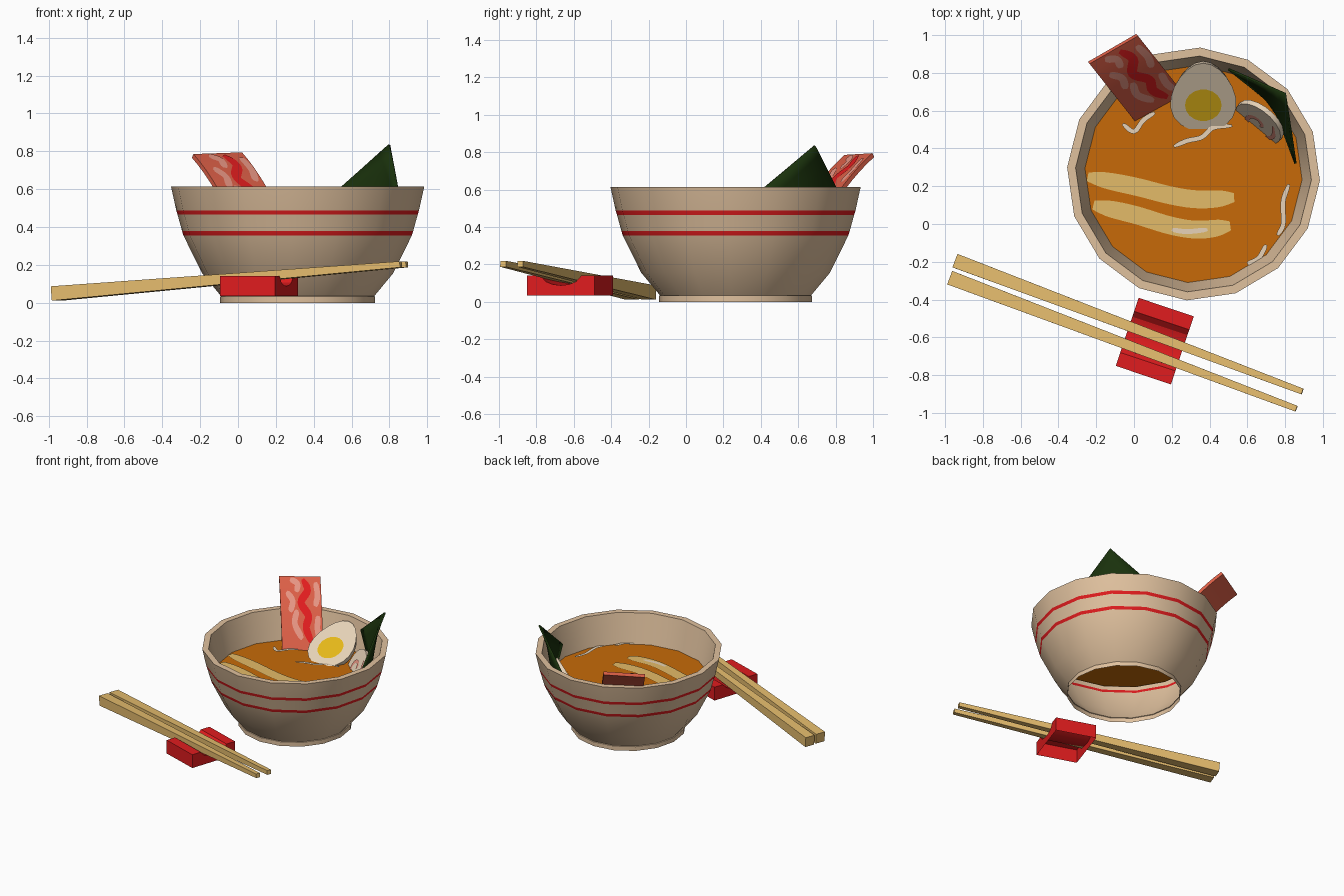
import bpy, bmesh, math
from mathutils import Vector, Matrix

if "Cube" in bpy.data.objects:
    bpy.data.objects.remove(bpy.data.objects["Cube"])

# ---------- colours ----------
def mat(name, r, g, b):
    lin = lambda c: ((c / 255 + 0.055) / 1.055) ** 2.4 if c > 10 else c / 255 / 12.92
    m = bpy.data.materials.new(name)
    m.diffuse_color = (lin(r), lin(g), lin(b), 1)
    m.use_nodes = True
    m.node_tree.nodes["Principled BSDF"].inputs["Base Color"].default_value = m.diffuse_color
    return m

CLAY = mat("clay beige", 224, 193, 158)
RED = mat("glaze red", 224, 28, 30)
BROTH = mat("broth orange", 199, 106, 8)
NOODLE = mat("noodle yellow", 228, 187, 104)
WOOD = mat("light wood", 230, 189, 110)
WHITE = mat("egg white", 241, 220, 192)
YOLK = mat("yolk yellow", 232, 186, 26)
NORI = mat("seaweed green", 26, 50, 12)
MEAT = mat("pork red", 218, 94, 70)
FAT = mat("pork fat pink", 230, 148, 130)

# ---------- helpers ----------
def build(name, verts, faces, mats, rule=None, smooth=None, fix=False, matrix=None):
    me = bpy.data.meshes.new(name)
    me.from_pydata([tuple(v) for v in verts], [], faces)
    for m in mats:
        me.materials.append(m)
    if matrix:
        me.transform(matrix)
    if fix:
        bm = bmesh.new()
        bm.from_mesh(me)
        bmesh.ops.recalc_face_normals(bm, faces=bm.faces)
        bm.to_mesh(me)
        bm.free()
    if rule:
        for p in me.polygons:
            p.material_index = rule(p.center)
    ob = bpy.data.objects.new(name, me)
    bpy.context.collection.objects.link(ob)
    if smooth:
        bpy.ops.object.select_all(action='DESELECT')
        ob.select_set(True)
        bpy.context.view_layer.objects.active = ob
        bpy.ops.object.shade_smooth_by_angle(angle=math.radians(smooth))
    return ob

def frame(origin, x, y):
    """Matrix with x along x, y near y, z as the normal."""
    x = Vector(x).normalized()
    z = x.cross(Vector(y)).normalized()
    y = z.cross(x)
    m = Matrix((x, y, z)).transposed().to_4x4()
    m.translation = Vector(origin)
    return m

def ribbon(name, pts, width, m, matrix=None, steps=6, warp=None):
    """Flat painted strip with rounded ends along a smooth path."""
    P = [Vector(p) for p in pts]
    P = [2 * P[0] - P[1]] + P + [2 * P[-1] - P[-2]]
    path = []
    for i in range(1, len(P) - 2):
        a, b, c, d = P[i - 1:i + 3]
        for s in range(steps + (i == len(P) - 3)):
            t = s / steps
            path.append(0.5 * (2 * b + (c - a) * t + (2 * a - 5 * b + 4 * c - d) * t * t
                               + (3 * b - a - 3 * c + d) * t ** 3))
    n = len(path)
    verts = []
    for i, p in enumerate(path):
        d = (path[min(i + 1, n - 1)] - path[max(i - 1, 0)]).normalized()
        w = width / 2 * max(0.25, (1 - abs(2 * i / (n - 1) - 1) ** 8)) ** 0.5
        side = Vector((-d.y, d.x)) * w
        verts += [(*(p - side), 0), (*(p + side), 0)]
    if warp:
        verts = [warp(*v) for v in verts]
    faces = [(2 * i, 2 * i + 2, 2 * i + 3, 2 * i + 1) for i in range(n - 1)]
    return build(name, verts, faces, [m], matrix=matrix)

# ---------- bowl: 16-sided shell, open underneath, with two red bands ----------
SIDES, OFF = 16, math.radians(-3)
LEVEL = 0.388
place = Matrix.Translation((0.315, 0.265, 0))
def ring(r, n, z=0, off=0.0):
    return [(r * math.cos(off + 2 * math.pi * i / n), r * math.sin(off + 2 * math.pi * i / n), z)
            for i in range(n)]
profile = [(.41, 0), (.41, .033), (.405, .035), (.505, .155), (.604, .355), (.611, .378), (.635, .465),
           (.642, .488), (.67, .615), (.625, .615), (.575, LEVEL - .003)]
verts = [v for r, z in profile for v in ring(r, SIDES, z, OFF)]
faces = [(k * SIDES + i, k * SIDES + (i + 1) % SIDES, (k + 1) * SIDES + (i + 1) % SIDES, (k + 1) * SIDES + i)
         for k in range(len(profile) - 1) for i in range(SIDES)]
rule = lambda c: int(.355 < c.z < .378 or .465 < c.z < .488)
build("bowl", verts, faces, [CLAY, RED], rule, smooth=32, matrix=place)

# ---------- broth, noodles and oil flecks ----------
build("broth", ring(.577, SIDES, LEVEL, OFF), [tuple(range(SIDES))], [BROTH], matrix=place)
top = Matrix.Translation((0, 0, LEVEL + .006))
ribbon("noodle_upper", [(-.245, .25), (0, .2), (.2, .15), (.35, .13), (.53, .14)], .095, NOODLE, top)
ribbon("noodle_lower", [(-.215, .10), (0, .05), (.2, -.01), (.35, -.03), (.51, -.01)], .095, NOODLE, top)
flecks = [[(-.06, .53), (0, .49), (.05, .55), (.11, .59)],
          [(.21, .41), (.28, .44), (.36, .46), (.42, .51), (.52, .52)],
          [(.82, .21), (.79, .12), (.79, 0), (.76, -.06)],
          [(.70, -.11), (.66, -.18), (.60, -.21)],
          [(.20, -.03), (.28, -.04), (.39, -.03)]]
for i, f in enumerate(flecks):
    ribbon(f"broth_fleck_{i + 1}", f, .026, WHITE, Matrix.Translation((0, 0, .003)) @ top)

# ---------- pork slice draped over the rim, with fat streaks ----------
def pork(a, s, lift):
    """a across the slice, s outwards from the top edge (negative = down into the broth)."""
    h = -s
    p = Vector((-.107, .922, 0)) + Vector((.26, .15, 0)).normalized() * a + Vector((.62, -.785, 0)) * h
    p.z = .79 - .70 * h - .85 * h * h + .03 * a
    slope = .70 + 1.7 * h
    return p + Vector((.62 * slope, -.785 * slope, 1)).normalized() * lift
K, T = 8, .024
verts = [pork(a, -.41 * k / K, z) for k in range(K + 1) for a, z in
         ((-.148, 0), (.148, 0), (.148, -T), (-.148, -T))]
faces = [(0, 1, 2, 3), tuple(range(4 * K, 4 * K + 4))]
faces += [(4 * k + i, 4 * k + (i + 1) % 4, 4 * k + 4 + (i + 1) % 4, 4 * k + 4 + i)
          for k in range(K) for i in range(4)]
build("pork_slice", verts, faces, [MEAT], smooth=30, fix=True)
on_pork = lambda a, s, z: pork(a, s, .004)
ribbon("pork_red_streak", [(.02, -.02), (.05, -.09), (.0, -.16), (.05, -.23), (.03, -.29), (.07, -.36)],
       .05, RED, warp=on_pork)
for i, s in enumerate([[(-.07, -.02), (-.02, -.05), (-.03, -.10)], [(-.10, -.1), (-.06, -.15), (-.08, -.21)],
                       [(-.03, -.2), (-.05, -.27), (0, -.34)], [(.11, -.04), (.12, -.12), (.10, -.18)],
                       [(.12, -.23), (.11, -.29), (.12, -.34)]]):
    ribbon(f"pork_fat_streak_{i + 1}", s, .04, FAT, warp=on_pork)

# ---------- half egg, cut face tilted to the front ----------
egg = frame((.367, .67, .485), (1, 0, 0), (0, .86, .50))
N, RINGS = 20, 4
def egg_ring(s, z):
    return [(s * .172 * math.cos(a) * (1 - .2 * math.sin(a)), s * .21 * math.sin(a), z)
            for a in (2 * math.pi * i / N for i in range(N))]
verts = []
for k in range(RINGS):
    a = math.pi / 2 * k / RINGS
    verts += egg_ring(math.cos(a), -.13 * math.sin(a))
verts.append((0, 0, -.13))
faces = [tuple(range(N))]
for i in range(N):
    j = (i + 1) % N
    faces += [(k * N + i, (k + 1) * N + i, (k + 1) * N + j, k * N + j) for k in range(RINGS - 1)]
    faces.append(((RINGS - 1) * N + i, RINGS * N, (RINGS - 1) * N + j))
build("egg_half", verts, faces, [WHITE], smooth=40, matrix=egg)
build("egg_yolk", ring(.097, 18), [tuple(range(18))], [YOLK],
      matrix=egg @ Matrix.Translation((0, -.045, .005)))

# ---------- fish cake slice with a pink swirl ----------
cake = frame((.665, .54, .415), (.77, -.64, 0), (.3, .36, .85))
R = 18
verts = ring(.145, R, -.015) + ring(.145, R, .015)
faces = [tuple(reversed(range(R))), tuple(range(R, 2 * R))] + \
        [(i, (i + 1) % R, R + (i + 1) % R, R + i) for i in range(R)]
build("fish_cake", verts, faces, [WHITE], smooth=35, matrix=cake)
swirl = [((.02 + .012 * i) * math.cos(i * .9), (.02 + .012 * i) * math.sin(i * .9)) for i in range(9)]
ribbon("fish_cake_swirl", swirl, .026, FAT, cake @ Matrix.Translation((0, 0, .02)), 4)

# ---------- curved seaweed sheet standing on one corner ----------
tip, left, right, low = (Vector(v) for v in
                         ((.80, .69, .835), (.50, .82, .57), (.855, .32, .53), (.74, .63, .32)))
G = 6
verts = []
for i in range(G + 1):
    for j in range(G + 1):
        u, v = i / G, j / G
        p = low * (1 - u) * (1 - v) + left * u * (1 - v) + right * (1 - u) * v + tip * u * v
        verts.append(p + Vector((.02, .02, 0)) * math.sin(math.pi * u) * math.sin(math.pi * v))
faces = [(i * (G + 1) + j, (i + 1) * (G + 1) + j, (i + 1) * (G + 1) + j + 1, i * (G + 1) + j + 1)
         for i in range(G) for j in range(G)]
nori = build("seaweed_sheet", verts, faces, [NORI], smooth=30)
sol = nori.modifiers.new("thickness", 'SOLIDIFY')
sol.thickness, sol.offset = .012, 0

# ---------- chopsticks: tapered square bars ----------
def chopstick(name, a, b, ha, hb):
    a, b = Vector(a), Vector(b)
    d = (b - a).normalized()
    s = d.cross(Vector((0, 0, 1))).normalized()
    up = s.cross(d)
    verts = [p + s * h * x + up * h * y for p, h in ((a, ha), (b, hb))
             for x, y in ((-1, -1), (1, -1), (1, 1), (-1, 1))]
    faces = [(0, 1, 2, 3), (7, 6, 5, 4)] + [(i, i + 4, (i + 1) % 4 + 4, (i + 1) % 4) for i in range(4)]
    build(name, verts, faces, [WOOD], fix=True)

chopstick("chopstick_back", (-.945, -.195, .049), (.892, -.887, .203), .038, .016)
chopstick("chopstick_front", (-.973, -.285, .049), (.86, -.978, .203), .038, .016)

# ---------- chopstick rest: dipped block, open underneath ----------
prof = [(-.19, .14), (-.115, .14), (-.085, .108), (-.045, .093), (0, .088),
        (.045, .093), (.085, .108), (.115, .14), (.19, .14)]
n = len(prof)
verts = [(x, y, z) for x in (-.154, .154) for y, z in prof + [(.19, .035), (-.19, .035)]]
M = n + 2
faces = [tuple(range(M)), tuple(range(2 * M - 1, M - 1, -1))]
faces += [(i, i + M, (i + 1) % M + M, (i + 1) % M) for i in range(M) if i != n]
build("chopstick_rest", verts, faces, [RED], smooth=25, fix=True,
      matrix=Matrix.Translation((.11, -.62, 0)) @ Matrix.Rotation(math.radians(-18.5), 4, 'Z'))
